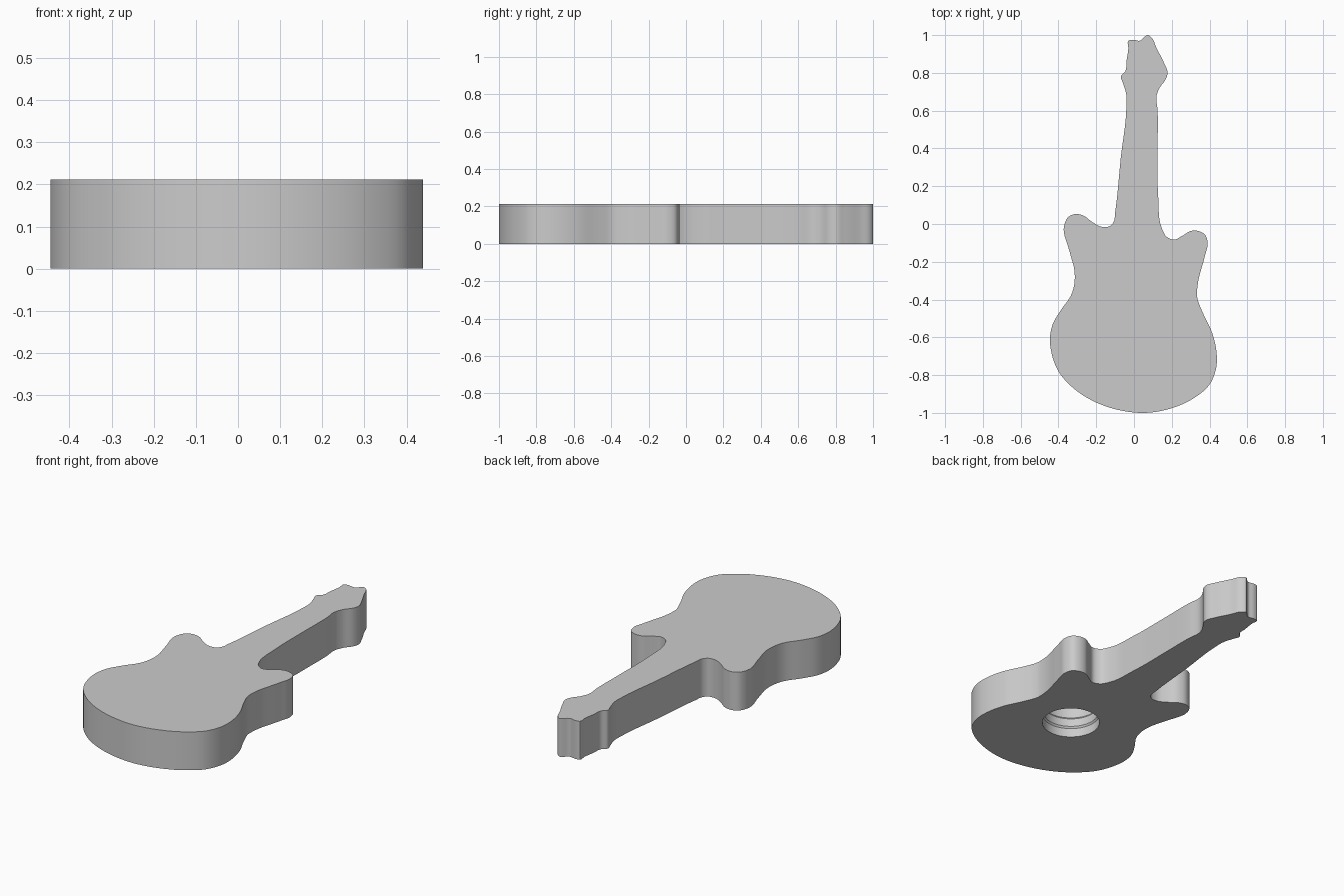
import bpy
import bmesh
from math import cos, sin, tau, radians
from mathutils import Vector

if "Cube" in bpy.data.objects:
    bpy.data.objects.remove(bpy.data.objects["Cube"], do_unlink=True)

THICKNESS = 0.212

# One plain material for the whole piece
grey = bpy.data.materials.new("light grey")
grey.use_nodes = True
grey.diffuse_color = (0.6, 0.6, 0.6, 1)
grey.node_tree.nodes["Principled BSDF"].inputs["Base Color"].default_value = grey.diffuse_color

# Outline sections, running counterclockwise from the tail
right_bout = [(.06, -1), (.2, -.975), (.32, -.92), (.4, -.85), (.437, -.75),
              (.437, -.68), (.415, -.58), (.36, -.46), (.335, -.39)]
right_horn = [(.335, -.34), (.375, -.17), (.39, -.1), (.375, -.055), (.34, -.037),
              (.3, -.037), (.26, -.06), (.21, -.083), (.17, -.065), (.15, -.03)]
right_neck = [(.128, .15), (.125, .4), (.125, .6), (.12, .68)]
headstock = [(.135, .72), (.17, .77), (.178, .8), (.16, .85), (.12, .93), (.09, .99),
             (.075, 1), (.03, .97), (-.005, .975), (-.03, .97), (-.03, .93),
             (-.04, .86), (-.045, .81), (-.07, .78), (-.06, .75), (-.04, .68)]
left_neck = [(-.04, .62), (-.07, .35), (-.1, .06), (-.108, .01)]
left_horn = [(-.125, -.01), (-.17, -.015), (-.22, .01), (-.27, .045), (-.31, .053),
             (-.35, .035), (-.368, 0), (-.34, -.15), (-.315, -.25), (-.315, -.31)]
left_bout = [(-.33, -.37), (-.39, -.46), (-.43, -.53), (-.445, -.6), (-.435, -.69),
             (-.4, -.78), (-.32, -.87), (-.2, -.945), (-.08, -.985)]


def smooth_loop(points, steps=5):
    """Closed spline through the points, with spacing-aware tangents."""
    pts = [Vector(p) for p in points]
    count = len(pts)

    def tangent(i):
        back = pts[i] - pts[i - 1]
        ahead = pts[(i + 1) % count] - pts[i]
        a, b = back.length, ahead.length
        return (back * (b / a) + ahead * (a / b)) / (a + b)

    result = []
    for i in range(count):
        start, end = pts[i], pts[(i + 1) % count]
        span = (end - start).length
        m0, m1 = tangent(i) * span, tangent((i + 1) % count) * span
        for k in range(steps):
            t = k / steps
            s = 1 - t
            result.append(start * (1 + 2 * t) * s * s + m0 * t * s * s
                          + end * t * t * (3 - 2 * t) - m1 * t * t * s)
    return result


def loft(name, rings):
    """Solid skinned through a stack of rings with a cap at each end."""
    bm = bmesh.new()
    loops = [[bm.verts.new(p) for p in ring] for ring in rings]
    for low, high in zip(loops, loops[1:]):
        for i in range(len(low)):
            bm.faces.new((low[i - 1], low[i], high[i], high[i - 1]))
    bm.faces.new(reversed(loops[0]))
    bm.faces.new(loops[-1])
    bmesh.ops.recalc_face_normals(bm, faces=bm.faces)
    mesh = bpy.data.meshes.new(name)
    bm.to_mesh(mesh)
    bm.free()
    mesh.materials.append(grey)
    obj = bpy.data.objects.new(name, mesh)
    bpy.context.collection.objects.link(obj)
    return obj


def circle(radius, z, centre=(.03, -.48), sides=64):
    return [(centre[0] + radius * cos(tau * i / sides),
             centre[1] + radius * sin(tau * i / sides), z) for i in range(sides)]


# Guitar slab
outline = smooth_loop(right_bout + right_horn + right_neck + headstock
                      + left_neck + left_horn + left_bout)
guitar = loft("guitar_body", [[(p.x, p.y, z) for p in outline] for z in (0, THICKNESS)])

# Round ribbed recess in the underside
bore = [(.15, -.05), (.15, .05), (.143, .06), (.143, .105), (.15, .115), (.15, .19)]
cutter = loft("recess_cutter", [circle(r, z) for r, z in bore])
cutter.hide_render = True
cut = guitar.modifiers.new("recess", 'BOOLEAN')
cut.operation = 'DIFFERENCE'
cut.solver = 'EXACT'
cut.object = cutter

bpy.ops.object.select_all(action='DESELECT')
guitar.select_set(True)
bpy.context.view_layer.objects.active = guitar
bpy.ops.object.modifier_apply(modifier=cut.name)
bpy.data.objects.remove(cutter, do_unlink=True)
bpy.ops.object.shade_smooth_by_angle(angle=radians(30))
